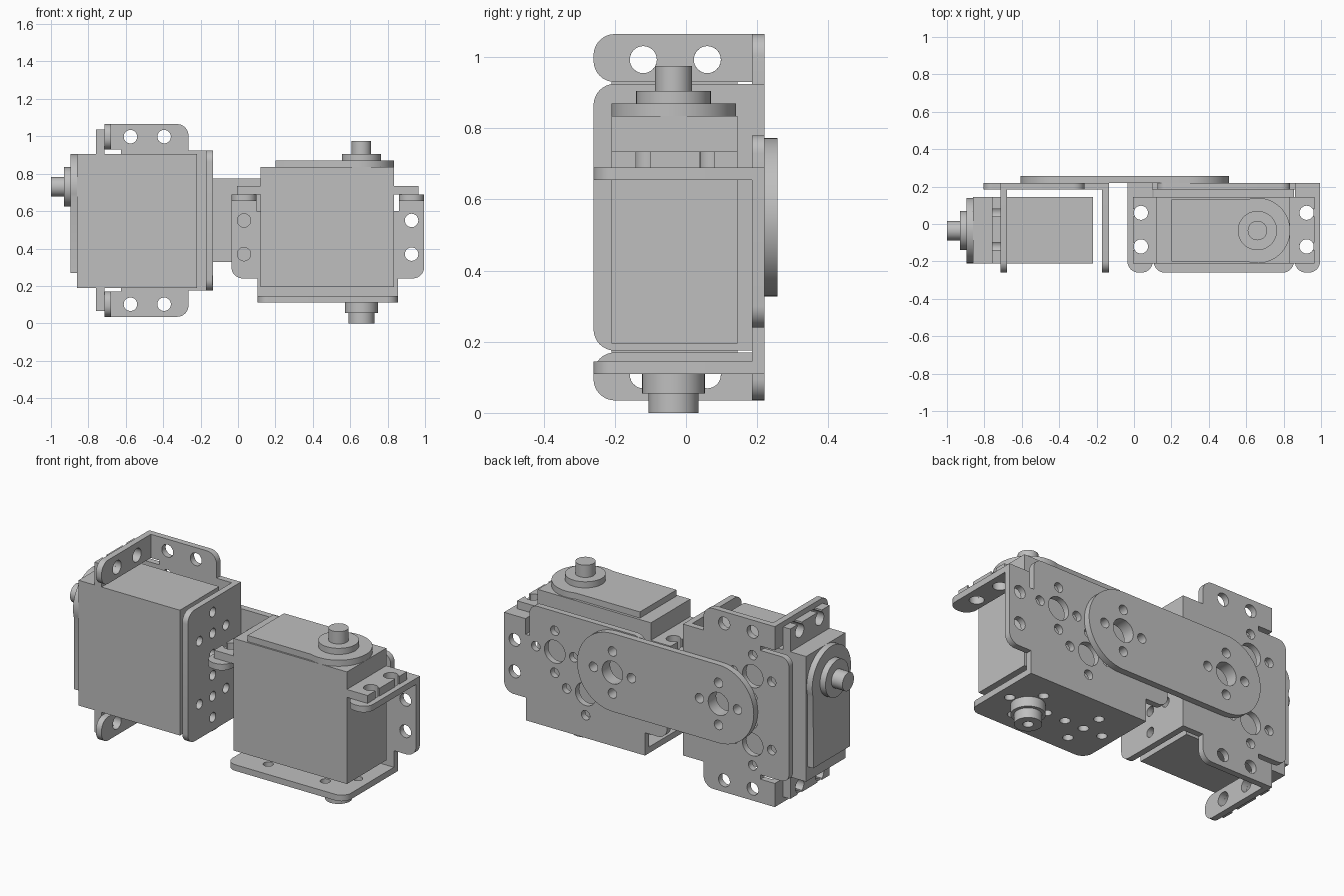
import bpy
from math import pi, sin, cos
from mathutils import Matrix, Vector

cube = bpy.data.objects.get("Cube")
if cube:
    bpy.data.objects.remove(cube, do_unlink=True)

grey = bpy.data.materials.new("light_grey")
grey.use_nodes = True
grey.diffuse_color = (0.52, 0.52, 0.52, 1)
grey.node_tree.nodes["Principled BSDF"].inputs["Base Color"].default_value = (0.52, 0.52, 0.52, 1)

CENTRE = 0.48          # middle of a bracket along its length
AXIS_X, AXIS_Y = 0.66, -0.035
# The second unit is the first one turned a quarter about y
TURNED = Matrix(((0, 0, -1, -0.025), (0, 1, 0, 0), (1, 0, 0, 0.07), (0, 0, 0, 1)))


def circle(x, y, r, n=32):
    return [(x + r * cos(2 * pi * i / n), y + r * sin(2 * pi * i / n)) for i in range(n)]


def rounded(points):
    """Outline from (x, y, corner radius); radius 0 stays sharp."""
    out = []
    for i, (x, y, r) in enumerate(points):
        p = Vector((x, y))
        if not r:
            out.append((x, y))
            continue
        a = (Vector(points[i - 1][:2]) - p).normalized() * r
        b = (Vector(points[(i + 1) % len(points)][:2]) - p).normalized() * r
        for k in range(9):
            t = k / 8 * pi / 2
            out.append(tuple(p + a * (1 - sin(t)) + b * (1 - cos(t))))
    return out


def box_outline(x0, x1, y0, y1, r_front=0):
    return rounded([(x0, y0, r_front), (x1, y0, r_front), (x1, y1, 0), (x0, y1, 0)])


def plate(name, outline, low, high, holes=(), upright=False, units=(0, 1)):
    """Extruded outline with holes; upright plates lie in xz, others in xy."""
    curve = bpy.data.curves.new(name, "CURVE")
    curve.dimensions = "2D"
    curve.fill_mode = "BOTH"
    curve.extrude = (high - low) / 2
    for loop in [outline, *holes]:
        spline = curve.splines.new("POLY")
        spline.points.add(len(loop) - 1)
        for point, (x, y) in zip(spline.points, loop):
            point.co = (x, y, 0, 1)
        spline.use_cyclic_u = True
    temp = bpy.data.objects.new(name, curve)
    bpy.context.collection.objects.link(temp)
    bpy.context.view_layer.update()
    mesh = bpy.data.meshes.new_from_object(
        temp.evaluated_get(bpy.context.evaluated_depsgraph_get()))
    bpy.data.objects.remove(temp, do_unlink=True)
    mid = (low + high) / 2
    if upright:
        mesh.transform(Matrix.Translation((0, mid, 0)) @ Matrix.Rotation(pi / 2, 4, "X"))
    else:
        mesh.transform(Matrix.Translation((0, 0, mid)))
    mesh.materials.clear()
    mesh.materials.append(grey)
    for face in mesh.polygons:
        face.use_smooth = True
        face.material_index = 0
    mesh.set_sharp_from_angle(angle=pi / 6)
    for unit in units:
        obj = bpy.data.objects.new(("lower_", "turned_")[unit] + name, mesh)
        bpy.context.collection.objects.link(obj)
        if unit:
            obj.matrix_world = TURNED


def cross(x, y, big):
    """A centre hole with four screw holes round it."""
    holes = [circle(x, y, big)]
    for dx, dy in ((1, 0), (-1, 0), (0, 1), (0, -1)):
        holes.append(circle(x + dx * 0.12, y + dy * 0.12, 0.027, 20))
    return holes


def mirror_x(x, side):
    return CENTRE + side * (x - CENTRE)


# Bracket back plate: central tab, slots and two ears
half = [(0.855, 0.11, 0), (0.855, 0.24, 0), (0.995, 0.24, 0.06), (0.995, 0.69, 0),
        (0.86, 0.69, 0), (0.86, 0.6, 0), (0.835, 0.6, 0), (0.835, 0.78, 0.05)]
other = [(mirror_x(x, -1), z, r) for x, z, r in reversed(half)]
holes = cross(CENTRE, 0.36, 0.065)
for side in (1, -1):
    holes += cross(mirror_x(0.675, side), 0.55, 0.065)
    for z in (0.37, 0.55):
        holes.append(circle(mirror_x(0.928, side), z, 0.036))
plate("bracket_back", rounded(half + other), 0.185, 0.22, holes, upright=True)

# Bracket base plate
base_holes = cross(0.30, AXIS_Y, 0.027) + cross(AXIS_X, AXIS_Y, 0.027)
plate("bracket_base", box_outline(0.105, 0.855, -0.26, 0.185, 0.06), 0.11, 0.145, base_holes)

# Bracket flanges and motor mounting lugs with open slots
for side, label in ((1, "left"), (-1, "right")):
    x0, x1 = sorted((mirror_x(0.86, side), mirror_x(0.995, side)))
    screws = [circle(mirror_x(0.923, side), y, 0.038) for y in (-0.12, 0.06)]
    plate("flange_" + label, box_outline(x0, x1, -0.26, 0.185, 0.06), 0.655, 0.69, screws)

    lug = [(0.835, -0.21), (0.965, -0.21)]
    for y in (-0.12, 0.06):
        lug += [(0.965, y - 0.02), (0.956, y - 0.02)]
        lug += [(0.923 + 0.038 * cos(a), y + 0.038 * sin(a))
                for a in [-(0.55 + k / 20 * (2 * pi - 1.1)) for k in range(21)]]
        lug += [(0.956, y + 0.02), (0.965, y + 0.02)]
    lug += [(0.965, 0.145), (0.835, 0.145)]
    plate("motor_lug_" + label, [(mirror_x(x, side), y) for x, y in lug], 0.69, 0.735)

# Motor body, raised lid, collar and shaft
plate("motor_body", box_outline(0.12, 0.835, -0.21, 0.145), 0.195, 0.835)
lid = [(0.2, 0.13), (0.2, -0.2)]
lid += [(AXIS_X + 0.175 * cos(a), AXIS_Y + 0.175 * sin(a))
        for a in [-1.9 + k / 32 * 3.8 for k in range(33)]]
plate("motor_lid", lid, 0.835, 0.87)
plate("shaft_collar", circle(AXIS_X, AXIS_Y, 0.105, 48), 0.87, 0.905)
plate("output_shaft", circle(AXIS_X, AXIS_Y, 0.052), 0.905, 0.975)

# Pivot boss under the lower unit only
bore = [circle(AXIS_X, AXIS_Y, 0.027, 20)]
plate("pivot_boss", circle(AXIS_X, AXIS_Y, 0.088, 48), 0.055, 0.11, bore, units=(0,))
plate("pivot_pin", circle(AXIS_X, AXIS_Y, 0.07, 48), 0.0, 0.055, bore, units=(0,))

# Link arm joining the two brackets
ends = ((0.285, -pi / 2), (-0.385, pi / 2))
arm = [(x + 0.223 * cos(a + k / 24 * pi), 0.55 + 0.223 * sin(a + k / 24 * pi))
       for x, a in ends for k in range(25)]
plate("link_arm", arm, 0.22, 0.257, cross(0.285, 0.55, 0.065) + cross(-0.385, 0.55, 0.065),
      upright=True, units=(0,))
